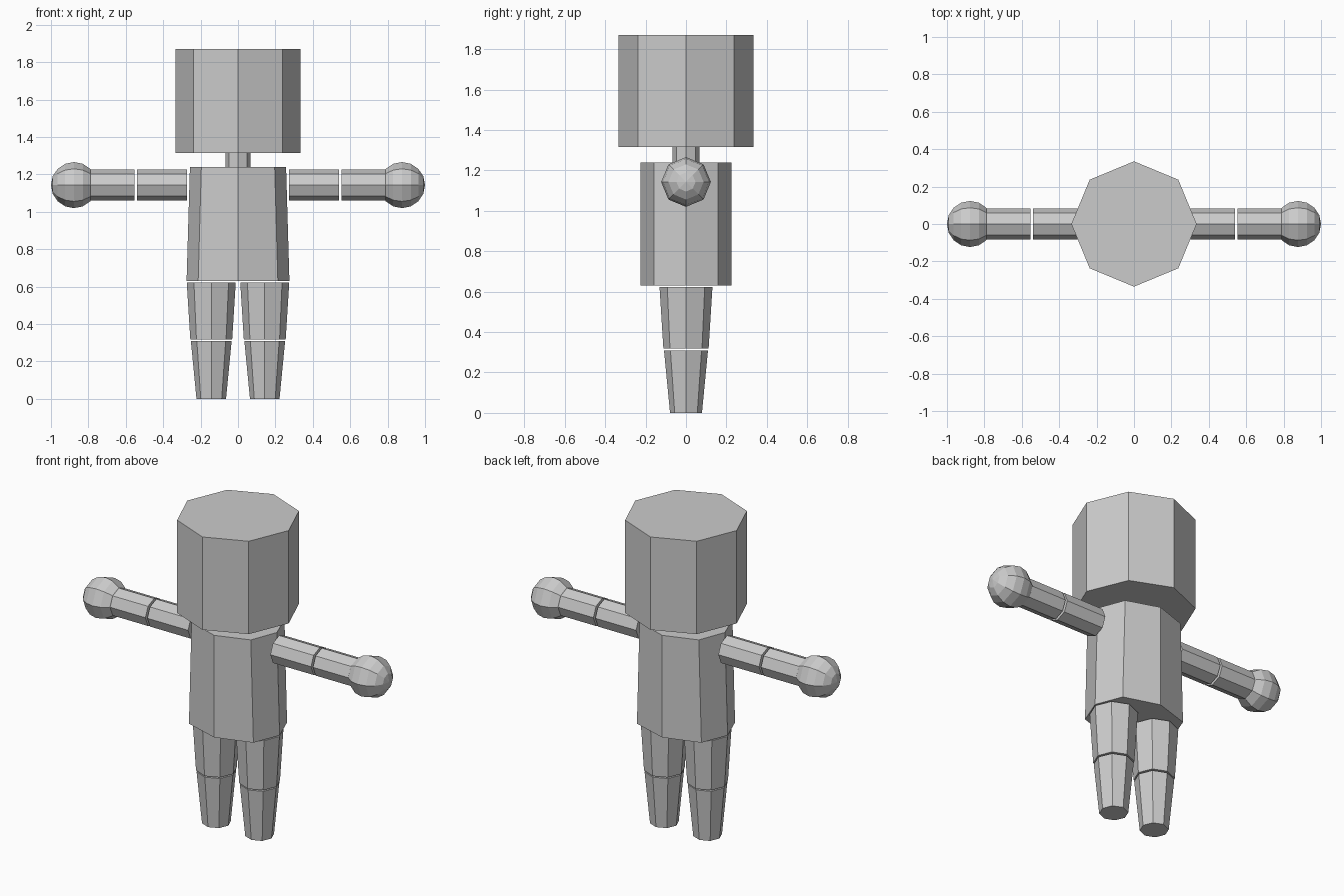
import bpy, bmesh, math
from mathutils import Matrix

if "Cube" in bpy.data.objects:
    bpy.data.objects.remove(bpy.data.objects["Cube"])

grey = bpy.data.materials.new("plain_grey")
grey.diffuse_color = (0.6, 0.6, 0.6, 1)
grey.use_nodes = True
grey.node_tree.nodes["Principled BSDF"].inputs["Base Color"].default_value = grey.diffuse_color


def finish(name, bm):
    bmesh.ops.recalc_face_normals(bm, faces=bm.faces)
    me = bpy.data.meshes.new(name)
    bm.to_mesh(me)
    bm.free()
    me.materials.append(grey)
    ob = bpy.data.objects.new(name, me)
    bpy.context.collection.objects.link(ob)
    return ob


def octagon(r, corner=None):
    """Eight points with corners on the axes; corner overrides the diagonals."""
    rx, ry = r
    cx, cy = corner or (rx * math.sqrt(0.5), ry * math.sqrt(0.5))
    return [(rx, 0), (cx, cy), (0, ry), (-cx, cy),
            (-rx, 0), (-cx, -cy), (0, -ry), (cx, -cy)]


def prism(name, low, high, z0, z1, matrix=Matrix()):
    """Capped eight-sided body between two outlines."""
    bm = bmesh.new()
    a = [bm.verts.new((x, y, z0)) for x, y in low]
    b = [bm.verts.new((x, y, z1)) for x, y in high]
    for i in range(8):
        j = (i + 1) % 8
        bm.faces.new((a[i], a[j], b[j], b[i]))
    bm.faces.new(a[::-1])
    bm.faces.new(b)
    bm.transform(matrix)
    return finish(name, bm)


def tube(name, r0, r1, z0, z1, matrix=Matrix()):
    return prism(name, octagon((r0, r0)), octagon((r1, r1)), z0, z1, matrix)


# Head, neck and torso
tube("head", 0.335, 0.335, 1.315, 1.87)
tube("neck", 0.067, 0.067, 1.24, 1.315)
prism("torso", octagon((0.275, 0.225), (0.213, 0.159)),
      octagon((0.257, 0.225), (0.196, 0.159)), 0.63, 1.24)

for side, s in (("right", -1), ("left", 1)):
    # Legs
    hip = Matrix.Translation((s * 0.143, 0, 0))
    tube(side + "_thigh", 0.112, 0.131, 0.318, 0.623, hip)
    tube(side + "_shin", 0.079, 0.109, 0, 0.31, hip)

    # Arms point outwards along x
    out = Matrix.Translation((0, 0, 1.143)) @ Matrix.Rotation(s * math.pi / 2, 4, 'Y')
    tube(side + "_upper_arm", 0.083, 0.083, 0.272, 0.541, out)
    tube(side + "_forearm", 0.083, 0.083, 0.554, 0.795, out)

    # Ball hands
    bm = bmesh.new()
    bmesh.ops.create_uvsphere(bm, u_segments=8, v_segments=8, radius=0.123,
                              matrix=out @ Matrix.Translation((0, 0, 0.877)))
    finish(side + "_hand", bm)
